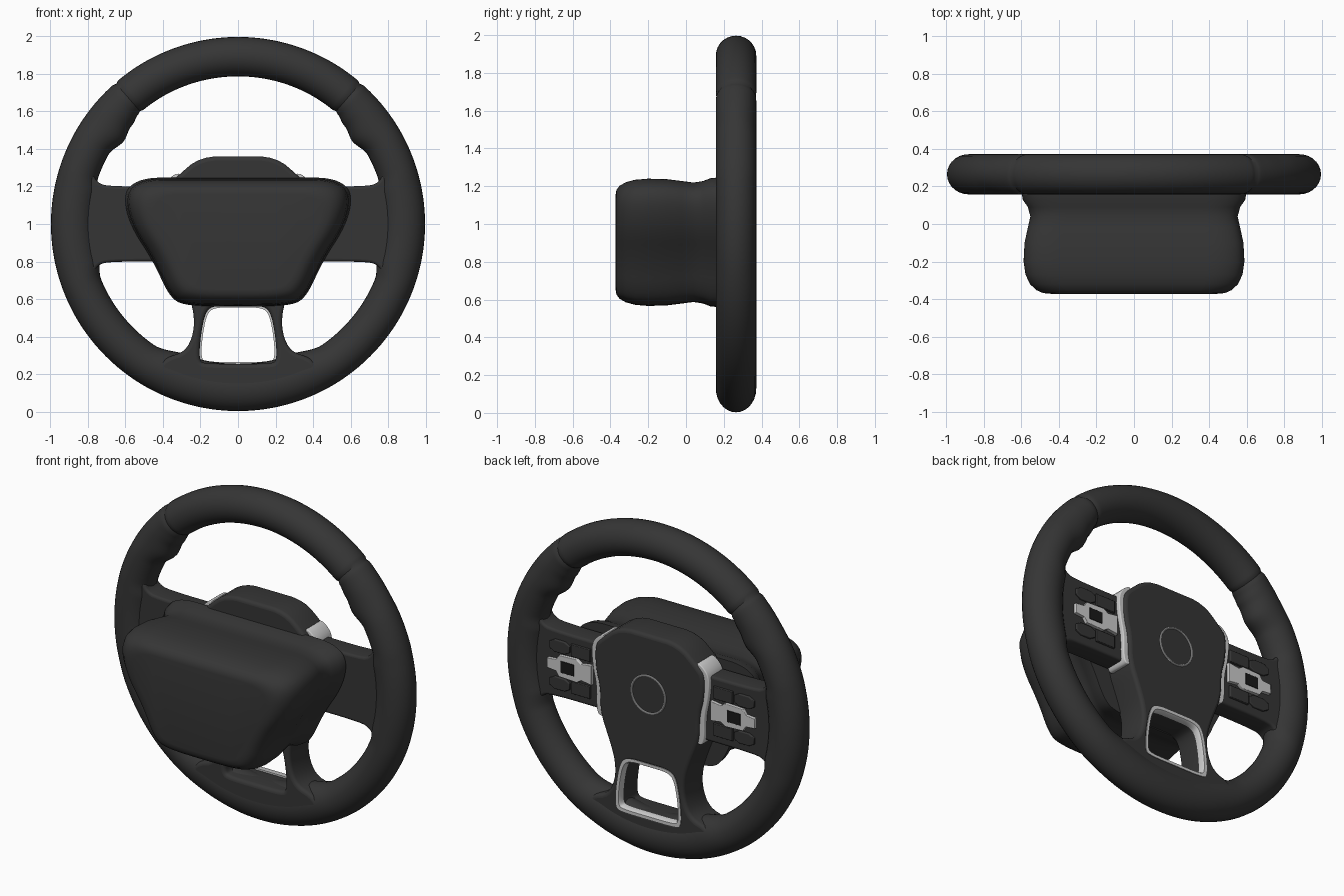
import bpy, bmesh, math
from mathutils import Matrix

cube = bpy.data.objects.get("Cube")
if cube:
    bpy.data.objects.remove(cube, do_unlink=True)


def material(name, value, rough=0.5):
    m = bpy.data.materials.new(name)
    m.use_nodes = True
    m.diffuse_color = (value, value, value, 1)
    node = m.node_tree.nodes["Principled BSDF"]
    node.inputs["Base Color"].default_value = (value, value, value, 1)
    node.inputs["Roughness"].default_value = rough
    return m


charcoal = material("charcoal", 0.036)
silver = material("silver", 0.6)
black = material("black", 0.01)


def finish(ob, mat, angle=40):
    ob.data.materials.clear()
    ob.data.materials.append(mat)
    bpy.ops.object.select_all(action="DESELECT")
    ob.select_set(True)
    bpy.context.view_layer.objects.active = ob
    bpy.ops.object.shade_smooth_by_angle(angle=math.radians(angle))
    return ob


def from_bmesh(name, bm, mat):
    bmesh.ops.recalc_face_normals(bm, faces=bm.faces)
    mesh = bpy.data.meshes.new(name)
    bm.to_mesh(mesh)
    bm.free()
    ob = bpy.data.objects.new(name, mesh)
    bpy.context.collection.objects.link(ob)
    return finish(ob, mat)


def rounded(points, rounds=3):
    """Corner-cutting subdivision of a closed outline."""
    for _ in range(rounds):
        out = []
        for (ax, az), (bx, bz) in zip(points, points[1:] + points[:1]):
            out += [(ax * .75 + bx * .25, az * .75 + bz * .25),
                    (ax * .25 + bx * .75, az * .25 + bz * .75)]
        points = out
    return points


def mirrored(half):
    """Close a right-hand outline, running top to bottom, across x = 0."""
    return half + [(-x, z) for x, z in reversed(half) if x > 0]


def flip(points):
    return [(-x, z) for x, z in reversed(points)]


def plate(name, outlines, y0, y1, bevel, mat):
    """Flat part in the xz plane with rounded edges; later outlines are holes."""
    cu = bpy.data.curves.new(name, "CURVE")
    cu.dimensions = "2D"
    cu.fill_mode = "BOTH"
    cu.extrude = (y1 - y0) / 2 - bevel
    cu.bevel_depth = bevel
    cu.bevel_resolution = 3
    cu.offset = -bevel
    for pts in outlines:
        sp = cu.splines.new("POLY")
        sp.points.add(len(pts) - 1)
        for p, (x, z) in zip(sp.points, pts):
            p.co = (x, z, 0, 1)
        sp.use_cyclic_u = True
    temp = bpy.data.objects.new(name + "_curve", cu)
    bpy.context.collection.objects.link(temp)
    graph = bpy.context.evaluated_depsgraph_get()
    mesh = bpy.data.meshes.new_from_object(temp.evaluated_get(graph))
    bpy.data.objects.remove(temp, do_unlink=True)
    mesh.transform(Matrix.Translation((0, (y0 + y1) / 2, 0)) @ Matrix.Rotation(math.pi / 2, 4, "X"))
    ob = bpy.data.objects.new(name, mesh)
    bpy.context.collection.objects.link(ob)
    return finish(ob, mat)


def loft(name, rings, mat, closed=False):
    bm = bmesh.new()
    loops = [[bm.verts.new(co) for co in ring] for ring in rings]
    pairs = list(zip(loops, loops[1:]))
    if closed:
        pairs.append((loops[-1], loops[0]))
    else:
        bm.faces.new(loops[0])
        bm.faces.new(loops[-1])
    for a, b in pairs:
        for i in range(len(a)):
            j = (i + 1) % len(a)
            bm.faces.new((a[i], a[j], b[j], b[i]))
    return from_bmesh(name, bm, mat)


# Rim: inner radius varies with angle for thumb rests and spoke roots
INNER = [(-90, .745), (-68, .75), (-55, .785), (-22, .787), (-14, .765), (12, .765),
         (18, .785), (28, .783), (36, .752), (43, .772), (48, .79), (90, .787)]


def inner_radius(deg):
    for (a, ra), (b, rb) in zip(INNER, INNER[1:]):
        if deg <= b:
            t = (deg - a) / (b - a)
            return ra + (rb - ra) * t * t * (3 - 2 * t)
    return INNER[-1][1]


rim_rings = []
for step in range(360):
    ang = math.radians(step)
    deg = math.degrees(math.asin(math.sin(ang)))
    inner = inner_radius(deg)
    pinch = 1 - .07 * math.exp(-((deg - 49) / .7) ** 2)    # stitched seam groove
    mid, half = (.997 + inner) / 2, (.997 - inner) / 2 * pinch
    ring = []
    for k in range(28):
        u = math.tau * k / 28
        r = mid + half * math.cos(u)
        ring.append((r * math.cos(ang), .265 + .107 * pinch * math.sin(u), 1 + r * math.sin(ang)))
    rim_rings.append(ring)
loft("rim", rim_rings, charcoal, closed=True)

# Column cover: rounded trapezoid with a waist and a flared root
cover = rounded(mirrored([(0, 1.24), (.3, 1.24), (.5, 1.24), (.6, 1.17), (.57, 1.0),
                          (.44, .8), (.36, .62), (.28, .57), (0, .565)]))
profile = [(-.372, .14), (-.368, .1), (-.352, .065), (-.32, .033), (-.27, .01), (-.2, 0),
           (-.1, .005), (-.02, .022), (.04, .035), (.09, .022), (.13, -.004), (.18, -.012)]
loft("column_cover", [[(x * (1 - d / .57), y, .905 + (z - .905) * (1 - d / .57)) for x, z in cover]
                      for y, d in profile], charcoal)

# Hub with the two lower spokes around a rounded opening
hub = rounded(mirrored([(0, 1.36), (.2, 1.36), (.33, 1.25), (.37, 1.2), (.365, 1.06), (.335, .95),
                        (.335, .8), (.27, .64), (.235, .53), (.235, .42), (.28, .32),
                        (.38, .29), (.43, .24), (.38, .17), (.2, .12), (0, .11)]), 2)
opening = rounded(mirrored([(0, .565), (.13, .565), (.175, .53), (.2, .4), (.208, .27),
                            (.17, .255), (0, .255)]))
plate("hub", [hub, opening], .16, .36, .022, charcoal)

# Bright band lining the opening at the hub face
band = [(.32, .01), (.32, -.01), (.352, -.01), (.363, -.003), (.363, .014)]
loft("opening_trim", [[(x * (1 + d / .2), y, .41 + (z - .41) * (1 + d / .155)) for x, z in opening]
                      for y, d in band], silver, closed=True)

# Side spokes, flared where they run into the rim
spokes = rounded(mirrored([(0, 1.2), (.3, 1.2), (.69, 1.2), (.75, 1.22), (.78, 1.28), (.84, 1.26),
                           (.84, .74), (.78, .72), (.75, .78), (.69, .8), (.3, .8), (0, .8)]), 2)
plate("side_spokes", [spokes], .19, .32, .015, charcoal)

# Trim strips, switch pads and their silver rockers on both sides
trim = rounded([(.3, 1.27), (.345, 1.265), (.4, 1.2), (.39, 1.07), (.362, .95), (.365, .82),
                (.345, .77), (.3, .79)], 2)
rocker = [(.4, 1.06), (.47, 1.05), (.5, 1.07), (.62, 1.065), (.64, 1.035), (.7, 1.03),
          (.7, .97), (.64, .965), (.62, .935), (.5, .93), (.47, .95), (.4, .94)]


def box(x0, x1, z0, z1):
    return [(x0, z1), (x1, z1), (x1, z0), (x0, z0)]


for side, turn in (("left", list), ("right", flip)):
    plate(side + "_trim", [turn(trim)], .2, .345, .006, silver)
    plate(side + "_rocker", [turn(rocker)], .3, .34, .004, silver)
    plate(side + "_rocker_key", [turn(box(.515, .605, .965, 1.035))], .335, .344, .002, black)
    for n, (x0, x1) in enumerate(((.415, .545), (.553, .69))):
        for row, z0, z1 in (("upper", 1.075, 1.15), ("lower", .85, .925)):
            pad = rounded(box(x0, x1, z0, z1), 1) if n else box(x0, x1, z0, z1)
            plate(f"{side}_{row}_switch_{n}", [turn(pad)], .3, .333, .005, charcoal)

# Thin ring on the hub face
bpy.ops.mesh.primitive_torus_add(major_radius=.113, minor_radius=.006, major_segments=64,
                                 minor_segments=8, location=(0, .362, 1),
                                 rotation=(math.pi / 2, 0, 0))
ring = bpy.context.object
ring.name = "hub_ring"
finish(ring, silver)
